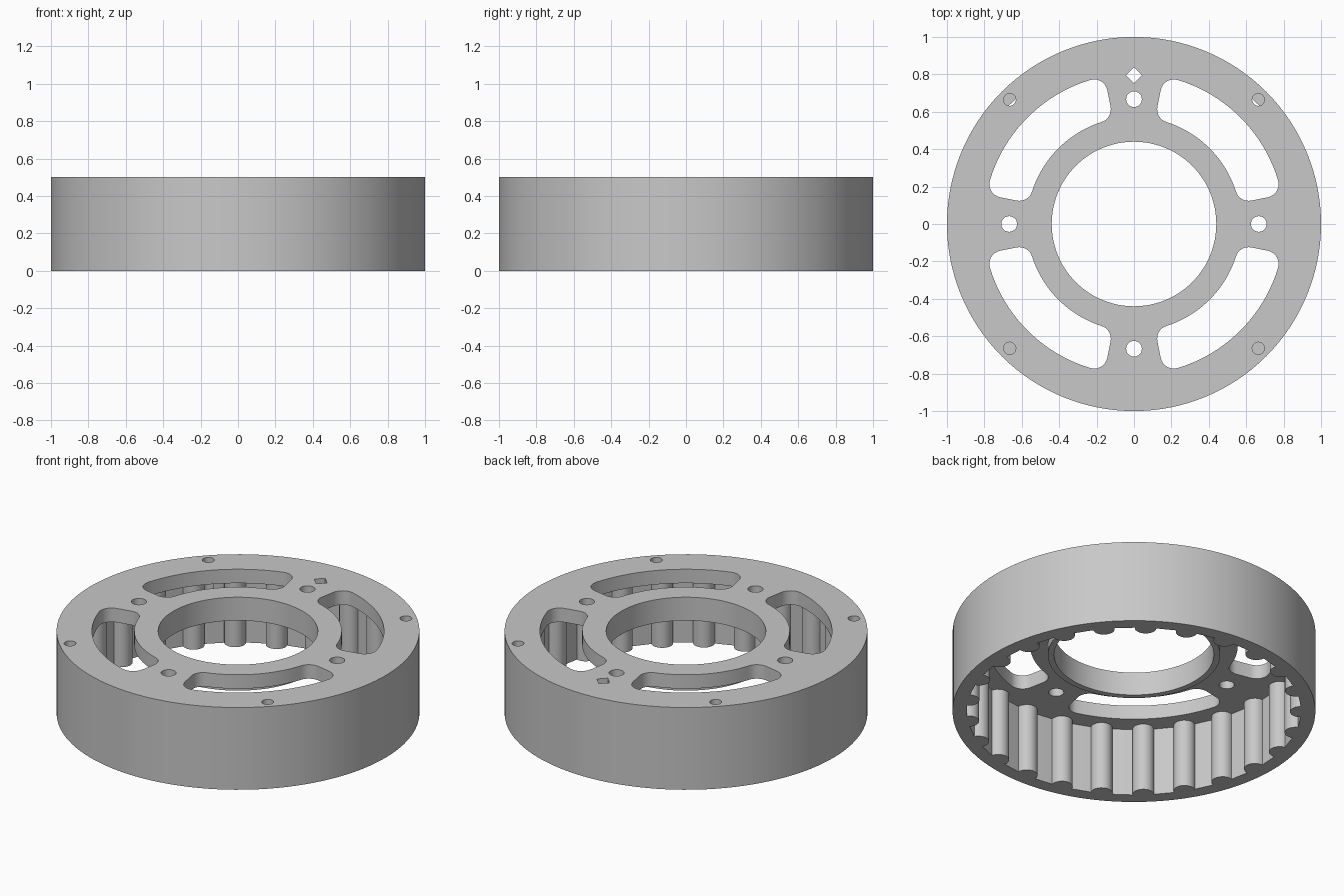
import bpy
import bmesh
from math import sin, cos, asin, pi, radians

HEIGHT = 0.5
PLATE_Z = 0.415      # underside of the top plate
TEETH = 25

if "Cube" in bpy.data.objects:
    bpy.data.objects.remove(bpy.data.objects["Cube"])

grey = bpy.data.materials.new("plain_grey")
grey.use_nodes = True
grey.diffuse_color = (0.58, 0.58, 0.58, 1)
grey.node_tree.nodes["Principled BSDF"].inputs["Base Color"].default_value = grey.diffuse_color


def arc(cx, cy, r, start, end, steps):
    """Points on an arc, both ends included."""
    angles = [start + (end - start) * i / steps for i in range(steps + 1)]
    return [(cx + r * cos(a), cy + r * sin(a)) for a in angles]


def circle(cx, cy, r, steps):
    return arc(cx, cy, r, 0, 2 * pi, steps)[:-1]


def prism(name, points, z0, z1):
    """Extrude a closed outline from z0 to z1."""
    bm = bmesh.new()
    base = bm.faces.new([bm.verts.new((x, y, z0)) for x, y in points])
    top = bmesh.ops.extrude_face_region(bm, geom=[base])
    verts = [v for v in top["geom"] if isinstance(v, bmesh.types.BMVert)]
    bmesh.ops.translate(bm, vec=(0, 0, z1 - z0), verts=verts)
    bmesh.ops.recalc_face_normals(bm, faces=bm.faces)
    mesh = bpy.data.meshes.new(name)
    bm.to_mesh(mesh)
    bm.free()
    mesh.materials.append(grey)
    obj = bpy.data.objects.new(name, mesh)
    bpy.context.collection.objects.link(obj)
    return obj


def combine(body, tool, operation):
    """Apply a boolean and discard the tool."""
    mod = body.modifiers.new("cut", 'BOOLEAN')
    mod.operation = operation
    mod.solver = 'EXACT'
    mod.object = tool
    bpy.context.view_layer.update()
    result = bpy.data.meshes.new_from_object(
        body.evaluated_get(bpy.context.evaluated_depsgraph_get()))
    body.modifiers.clear()
    body.data = result
    bpy.data.objects.remove(tool)


def toothed_outline(r, tooth_r):
    """Inner wall with rounded teeth pointing inwards."""
    pts = []
    step = 2 * pi / TEETH
    half = 2 * asin(tooth_r / 2 / r)
    for i in range(TEETH):
        a = -pi / 2 + i * step
        pts += arc(r * cos(a), r * sin(a), tooth_r, a + 1.5 * pi, a + pi / 2, 12)
        pts += arc(0, 0, r, a + half, a + step - half, 4)[1:-1]
    return pts


def slot_outline(r_in, r_out, a0, a1, f):
    """Ring sector with rounded corners."""
    ro, ri = r_out - f, r_in + f
    oo, oi = asin(f / ro), asin(f / ri)

    def corner(r, a, start, end):
        return arc(r * cos(a), r * sin(a), f, start, end, 8)

    pts = corner(ro, a0 + oo, a0 - pi / 2, a0 + oo)
    pts += arc(0, 0, r_out, a0 + oo, a1 - oo, 20)[1:-1]
    pts += corner(ro, a1 - oo, a1 - oo, a1 + pi / 2)
    pts += corner(ri, a1 - oi, a1 + pi / 2, a1 - oi + pi)
    pts += arc(0, 0, r_in, a1 - oi, a0 + oi, 20)[1:-1]
    pts += corner(ri, a0 + oi, a0 + oi + pi, a0 + 1.5 * pi)
    return pts


# Drum hollowed from below, leaving the top plate and the toothed wall
body = prism("toothed_ring", circle(0, 0, 1, 128), 0, HEIGHT)
combine(body, prism("cavity", toothed_outline(0.92, 0.06), -0.1, PLATE_Z), 'DIFFERENCE')

# Lip around the bore, under the plate
combine(body, prism("lip", circle(0, 0, 0.475, 96), 0.358, 0.46), 'UNION')
combine(body, prism("bore", circle(0, 0, 0.44, 96), 0.2, 0.6), 'DIFFERENCE')

# Curved slots, spoke holes and blind rim holes
for k in range(4):
    a = k * pi / 2
    slot = slot_outline(0.572, 0.805, a + radians(11.3), a + radians(78.7), 0.072)
    combine(body, prism("slot", slot, 0.38, 0.6), 'DIFFERENCE')
    hole = circle(0.667 * cos(a), 0.667 * sin(a), 0.042, 24)
    combine(body, prism("spoke_hole", hole, 0.38, 0.6), 'DIFFERENCE')
    d = a + pi / 4
    hole = circle(0.94 * cos(d), 0.94 * sin(d), 0.033, 20)
    combine(body, prism("rim_hole", hole, 0.3, 0.6), 'DIFFERENCE')

# Square index mark at the back
combine(body, prism("index_hole", circle(0, 0.795, 0.043, 4), 0.38, 0.6), 'DIFFERENCE')

bpy.ops.object.select_all(action='DESELECT')
body.select_set(True)
bpy.context.view_layer.objects.active = body
bpy.ops.object.shade_smooth_by_angle(angle=radians(30))
